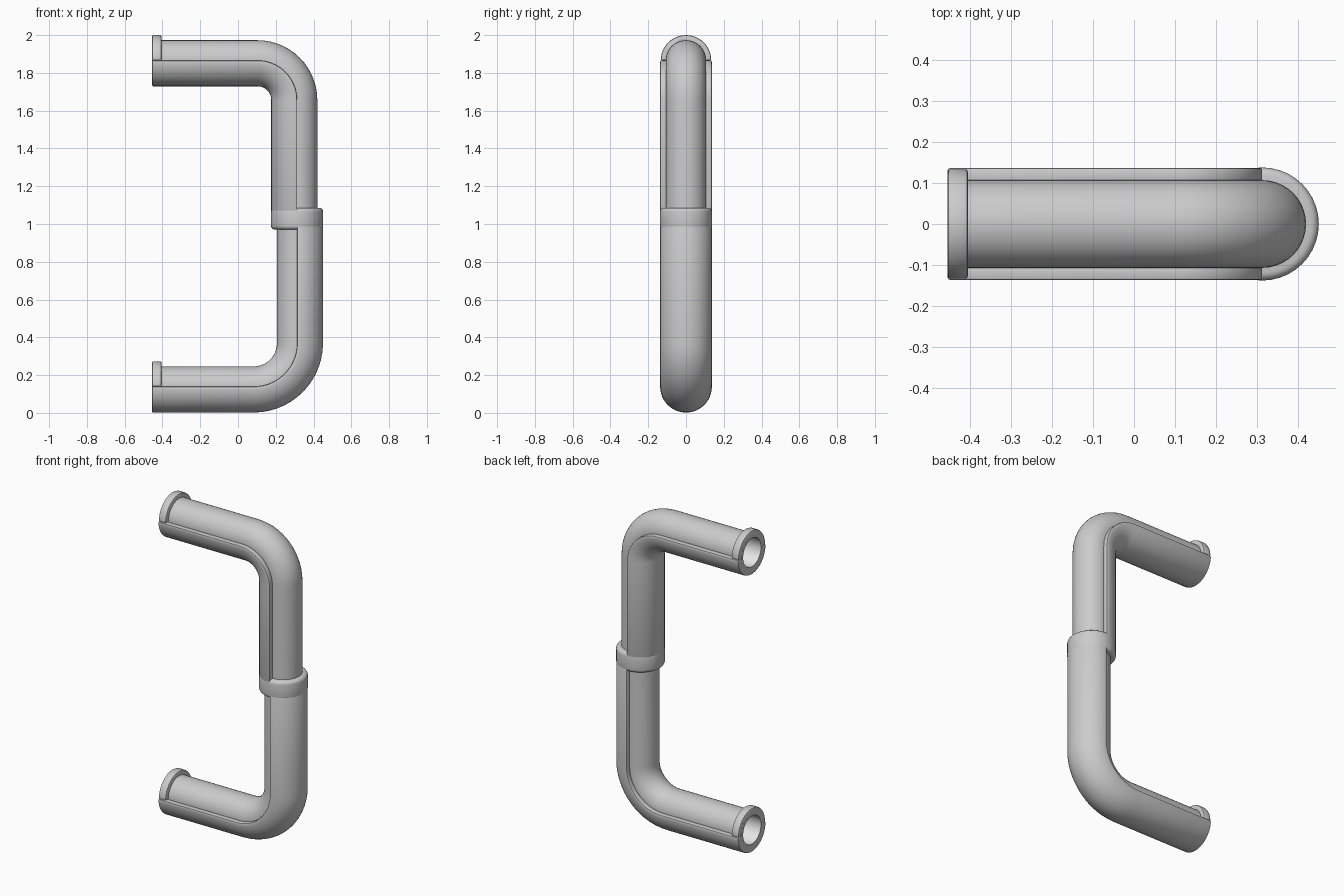
import bpy, bmesh, math
from mathutils import Vector

cube = bpy.data.objects.get("Cube")
if cube:
    bpy.data.objects.remove(cube, do_unlink=True)

PIPE_R, BORE_R, SHELL_R = 0.107, 0.088, 0.137
END_X, POST_X, MID_Z = -0.455, 0.313, 1.028


def material(name, value):
    mat = bpy.data.materials.new(name)
    mat.use_nodes = True
    colour = (value, value, value, 1)
    mat.diffuse_color = colour
    mat.node_tree.nodes["Principled BSDF"].inputs["Base Color"].default_value = colour
    return mat


GREY = material("pipe grey", 0.6)
PALE = material("pale lining", 0.82)


def finish(bm, name, mat, bevel=0.0, segments=2):
    """Round the sharp edges, shade smoothly and link the object."""
    if bevel:
        sharp = [e for e in bm.edges if len(e.link_faces) == 2 and e.calc_face_angle() > 0.7]
        bmesh.ops.bevel(bm, geom=sharp, offset=bevel, segments=segments,
                        profile=0.5, affect='EDGES', clamp_overlap=True)
    mesh = bpy.data.meshes.new(name)
    bm.to_mesh(mesh)
    bm.free()
    mesh.materials.append(mat)
    obj = bpy.data.objects.new(name, mesh)
    bpy.context.collection.objects.link(obj)
    bpy.ops.object.select_all(action='DESELECT')
    obj.select_set(True)
    bpy.context.view_layer.objects.active = obj
    bpy.ops.object.shade_smooth_by_angle(angle=math.radians(40))


def bent_path(z, up, radius, steps=14):
    """Horizontal arm, quarter bend and upright; each item is (position, tangent)."""
    path = [(Vector((END_X, 0, z)), Vector((1, 0, 0)))]
    for i in range(steps + 1):
        a = math.pi / 2 * i / steps
        pos = Vector((POST_X - radius + radius * math.sin(a), 0,
                      z + up * radius * (1 - math.cos(a))))
        path.append((pos, Vector((math.cos(a), 0, up * math.sin(a)))))
    path.append((Vector((POST_X, 0, MID_Z)), Vector((0, 0, up))))
    return path


def circle(radius, count=40):
    return [(radius * math.cos(2 * math.pi * i / count),
             radius * math.sin(2 * math.pi * i / count)) for i in range(count)]


def half_ring(inner, outer, side=1, count=24):
    """Half annulus on one side of the path."""
    angles = [-math.pi / 2 + math.pi * i / count for i in range(count + 1)]
    out = [(side * outer * math.cos(a), outer * math.sin(a)) for a in angles]
    back = [(side * inner * math.cos(a), inner * math.sin(a)) for a in reversed(angles)]
    return out + back


def sweep(path, profile, caps=True, rim=None):
    """Carry a closed profile along the path; rim adds a narrower opening ring."""
    bm = bmesh.new()
    stations = [(p, t, profile) for p, t in path]
    if rim:
        stations.insert(0, (path[0][0], path[0][1], rim))
    rings = []
    for pos, tan, prof in stations:
        normal = Vector((tan.z, 0, -tan.x))
        rings.append([bm.verts.new(pos + normal * n + Vector((0, y, 0))) for n, y in prof])
    count = len(profile)
    for a, b in zip(rings, rings[1:]):
        for i in range(count):
            j = (i + 1) % count
            bm.faces.new((a[i], a[j], b[j], b[i]))
    if caps:
        bm.faces.new(rings[0])
        bm.faces.new(rings[-1])
    bmesh.ops.recalc_face_normals(bm, faces=bm.faces)
    return bm


for label, z, up, radius in (("upper", 1.866, -1, 0.21), ("lower", 0.139, 1, 0.23)):
    path = bent_path(z, up, radius)
    # Hollow pipe with a flat end rim, and its lining
    finish(sweep(path, circle(PIPE_R), caps=False, rim=circle(BORE_R)), label + "_pipe", GREY)
    lining = sweep(path, circle(BORE_R), caps=False)
    bmesh.ops.reverse_faces(lining, faces=lining.faces)
    finish(lining, label + "_lining", PALE)
    # Half shell wrapped along the pipe
    finish(sweep(path, half_ring(0.1, SHELL_R)), label + "_half_shell", GREY, 0.006)
    # Half flange closing the wall end
    stub = [(Vector((x, 0, z)), Vector((1, 0, 0))) for x in (END_X, END_X + 0.05)]
    finish(sweep(stub, half_ring(0.1, 0.134, side=-1)), label + "_end_flange", GREY, 0.008)

# Collar joining the two halves
bm = bmesh.new()
bmesh.ops.create_cone(bm, cap_ends=True, segments=40, radius1=0.138, radius2=0.138, depth=0.115)
bmesh.ops.translate(bm, verts=bm.verts, vec=(POST_X, 0, MID_Z))
finish(bm, "middle_collar", GREY, 0.02, 4)
